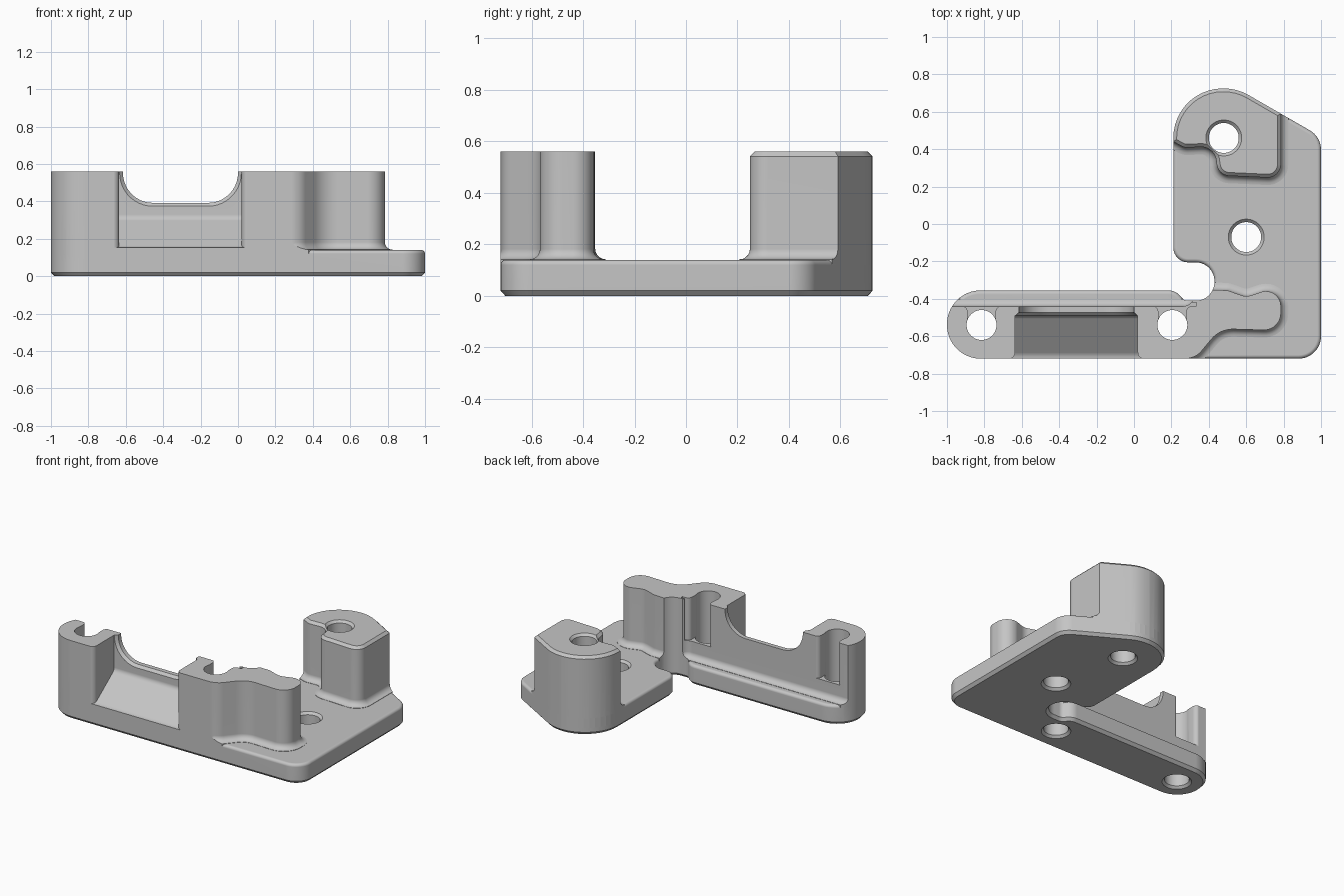
import bpy, bmesh, math
from mathutils import Vector

cube = bpy.data.objects.get("Cube")
if cube:
    bpy.data.objects.remove(cube, do_unlink=True)

grey = bpy.data.materials.new("plain_grey")
grey.use_nodes = True
grey.diffuse_color = (0.56, 0.56, 0.56, 1)
grey.node_tree.nodes["Principled BSDF"].inputs["Base Color"].default_value = (0.56, 0.56, 0.56, 1)


def rounded(corners):
    """Polygon from (x, y, radius) corners."""
    pts = []
    n = len(corners)
    for i, (x, y, r) in enumerate(corners):
        p = Vector((x, y))
        a = (Vector(corners[i - 1][:2]) - p).normalized()
        b = (Vector(corners[(i + 1) % n][:2]) - p).normalized()
        if r == 0:
            pts.append(p)
            continue
        half = a.angle(b) / 2
        centre = p + (a + b).normalized() * r / math.sin(half)
        start = p + a * r / math.tan(half) - centre
        end = p + b * r / math.tan(half) - centre
        sweep = math.atan2(start.x * end.y - start.y * end.x, start.dot(end))
        steps = max(2, round(abs(sweep) / math.radians(8)))
        for k in range(steps + 1):
            t = sweep * k / steps
            c, s = math.cos(t), math.sin(t)
            q = centre + Vector((c * start.x - s * start.y, s * start.x + c * start.y))
            if not pts or (q - pts[-1]).length > 0.0005:
                pts.append(q)
    if (pts[0] - pts[-1]).length < 0.0005:
        pts.pop()
    return pts


def inset(pts, d):
    """Move a counter-clockwise polygon inward by d."""
    out = []
    for i, p in enumerate(pts):
        a = (p - pts[i - 1]).normalized()
        b = (pts[(i + 1) % len(pts)] - p).normalized()
        na, nb = Vector((-a.y, a.x)), Vector((-b.y, b.x))
        out.append(p + (na + nb) * d / (1 + na.dot(nb)))
    return out


PLACE = {"z": lambda p, l: (p.x, p.y, l),
         "y": lambda p, l: (p.x, l, p.y),
         "x": lambda p, l: (l, p.x, p.y)}


def prism(name, pts, levels, axis="z"):
    """Loft a polygon through (position, inset) levels along an axis."""
    bm = bmesh.new()
    rings = [[bm.verts.new(PLACE[axis](p, l)) for p in inset(pts, d)] for l, d in levels]
    n = len(pts)
    for low, high in zip(rings, rings[1:]):
        for i in range(n):
            j = (i + 1) % n
            bm.faces.new((low[i], low[j], high[j], high[i]))
    bm.faces.new(rings[0][::-1])
    bm.faces.new(rings[-1])
    if bm.calc_volume(signed=True) < 0:
        bmesh.ops.reverse_faces(bm, faces=bm.faces)
    mesh = bpy.data.meshes.new(name)
    bm.to_mesh(mesh)
    bm.free()
    obj = bpy.data.objects.new(name, mesh)
    bpy.context.collection.objects.link(obj)
    return obj


def volume(mesh):
    bm = bmesh.new()
    bm.from_mesh(mesh)
    result = bm.calc_volume(signed=True)
    bm.free()
    return result


def combine(obj, other, operation):
    """Boolean that takes the first solver giving a plausible volume."""
    va, vb = volume(obj.data), volume(other.data)
    low, high = {"UNION": (max(va, vb), va + vb),
                 "INTERSECT": (.25 * va, va),
                 "DIFFERENCE": (.5 * va, .9999 * va)}[operation]
    mod = obj.modifiers.new("cut", "BOOLEAN")
    mod.operation, mod.object = operation, other
    tries = []
    for solver in ("EXACT", "MANIFOLD", "FLOAT"):
        mod.solver = solver
        graph = bpy.context.evaluated_depsgraph_get()
        tries.append(bpy.data.meshes.new_from_object(obj.evaluated_get(graph)))
        if low <= volume(tries[-1]) <= high * 1.0001:
            tries.insert(0, tries.pop())
            break
    obj.modifiers.clear()
    obj.data = tries[0]
    bpy.data.objects.remove(other, do_unlink=True)


TOP, PLATE, LEDGE = 0.56, 0.14, 0.26


def quarter(r, steps=5):
    return [(math.sin(k * math.pi / 2 / steps) * r, math.cos(k * math.pi / 2 / steps) * r)
            for k in range(steps + 1)]


# Base plate with a bottom chamfer and a rounded top rim
outline = rounded([(-1, -.72, .18), (1, -.72, .12), (1, .466, .12), (.551, .725, .265),
                   (.21, .725, .265), (.21, -.205, .08), (.43, -.205, .1), (.43, -.41, .1),
                   (.27, -.41, .04), (.22, -.355, .08), (-1, -.355, .18)])
rim = [(PLATE - .02 + s, .02 - c) for s, c in quarter(.02, 4)]
bracket = prism("bracket_body", outline, [(0, .018), (.02, 0)] + rim)

# Tall front wall, flared at the foot and trimmed flush with the plate
flare = [(.05, -.04)] + [(PLATE + .042 - c, s - .04) for s, c in quarter(.04)]
wall_plan = rounded([(-1.1, -.8, 0), (0, -.8, 0), (.34, -.705, .1), (.46, -.56, .15),
                     (.785, -.57, .09), (.785, -.355, .08), (.69, -.36, .05), (.6, -.39, .08),
                     (.5, -.355, .06), (.34, -.35, 0), (.3, -.44, .06), (-1.1, -.44, 0)])
wall = prism("wall", wall_plan, flare + [(TOP, 0)])
combine(wall, prism("wall_trim", outline, [(.03, 0), (1, 0)]), "INTERSECT")
combine(bracket, wall, "UNION")

# Rear boss with a chamfered top
boss_plan = rounded([(.785, .245, .07), (.785, .7, 0), (.6, .85, 0), (.1, .85, 0),
                     (.1, .5, 0), (.27, .408, .06), (.43, .415, .08), (.45, .26, .07)])
boss = prism("rear_boss", boss_plan, flare + [(TOP - .018, 0), (TOP, .018)])
combine(boss, prism("boss_trim", outline, [(.03, 0), (TOP - .018, 0), (TOP + .01, .028)]),
        "INTERSECT")
combine(bracket, boss, "UNION")

# Chamfered ledge behind the wall
ledge = prism("ledge", rounded([(-1.1, -.6, 0), (.32, -.6, 0), (.32, -.3, 0), (-1.1, -.3, 0)]),
              [(.07, 0), (.4, 0)])
combine(ledge, prism("ledge_trim", outline, [(.03, 0), (LEDGE - .016, 0), (LEDGE, .016)]),
        "INTERSECT")
combine(bracket, ledge, "UNION")

# Front pocket with sloping floor
pocket = prism("pocket", rounded([(-.72, -.8, 0), (.11, -.8, 0), (.11, -.721, 0),
                                  (.02, -.721, .035), (.02, -.3, 0), (-.635, -.3, 0),
                                  (-.635, -.721, .035), (-.72, -.721, 0)]), [(.1, 0), (.8, 0)])
floor = rounded([(-.85, .14, 0), (-.7, .155, .06), (-.49, .31, .04), (-.49, .7, 0), (-.85, .7, 0)])
combine(pocket, prism("floor", floor, [(-.9, 0), (.3, 0)], "x"), "INTERSECT")
combine(bracket, pocket, "DIFFERENCE")

# Rounded saddle notch in the wall
saddle = rounded([(-.615, .392, .16), (0, .392, .16), (0, .8, 0), (-.615, .8, 0)])
combine(bracket, prism("saddle", saddle, [(-.51, -.018), (-.49, -.018), (-.472, 0), (-.3, 0)], "y"),
        "DIFFERENCE")

# Through holes, chamfered below and on the open top faces
circle = [Vector((math.cos(k * math.tau / 48), math.sin(k * math.tau / 48))) * .08 for k in range(48)]
for x, y, top in ((-.815, -.54, 0), (.205, -.54, 0), (.48, .46, TOP), (.6, -.07, PLATE)):
    levels = [(-.1, -.016), (0, -.016), (.016, 0)]
    if top:
        levels += [(top - .016, 0), (top, -.016)]
    levels.append((.8, levels[-1][1]))
    centre = Vector((x, y))
    combine(bracket, prism("hole", [p + centre for p in circle], levels), "DIFFERENCE")

# Flared slots that open the wall holes to the rear
for x in (-.815, .205):
    slot = rounded([(x - .075, -.54, 0), (x + .075, -.54, 0), (x + .075, -.439, .03),
                    (x + .13, -.439, 0), (x + .13, -.42, 0), (x - .13, -.42, 0),
                    (x - .13, -.439, 0), (x - .075, -.439, .03)])
    combine(bracket, prism("slot", slot, [(LEDGE, 0), (.8, 0)]), "DIFFERENCE")

# Colour and shading: flat faces stay flat beside rounded edges
bracket.data.materials.clear()
bracket.data.materials.append(grey)
bpy.ops.object.select_all(action="DESELECT")
bracket.select_set(True)
bpy.context.view_layer.objects.active = bracket
bpy.ops.object.shade_smooth_by_angle(angle=math.radians(25))
weighted = bracket.modifiers.new("flat_face_normals", "WEIGHTED_NORMAL")
weighted.keep_sharp = True
